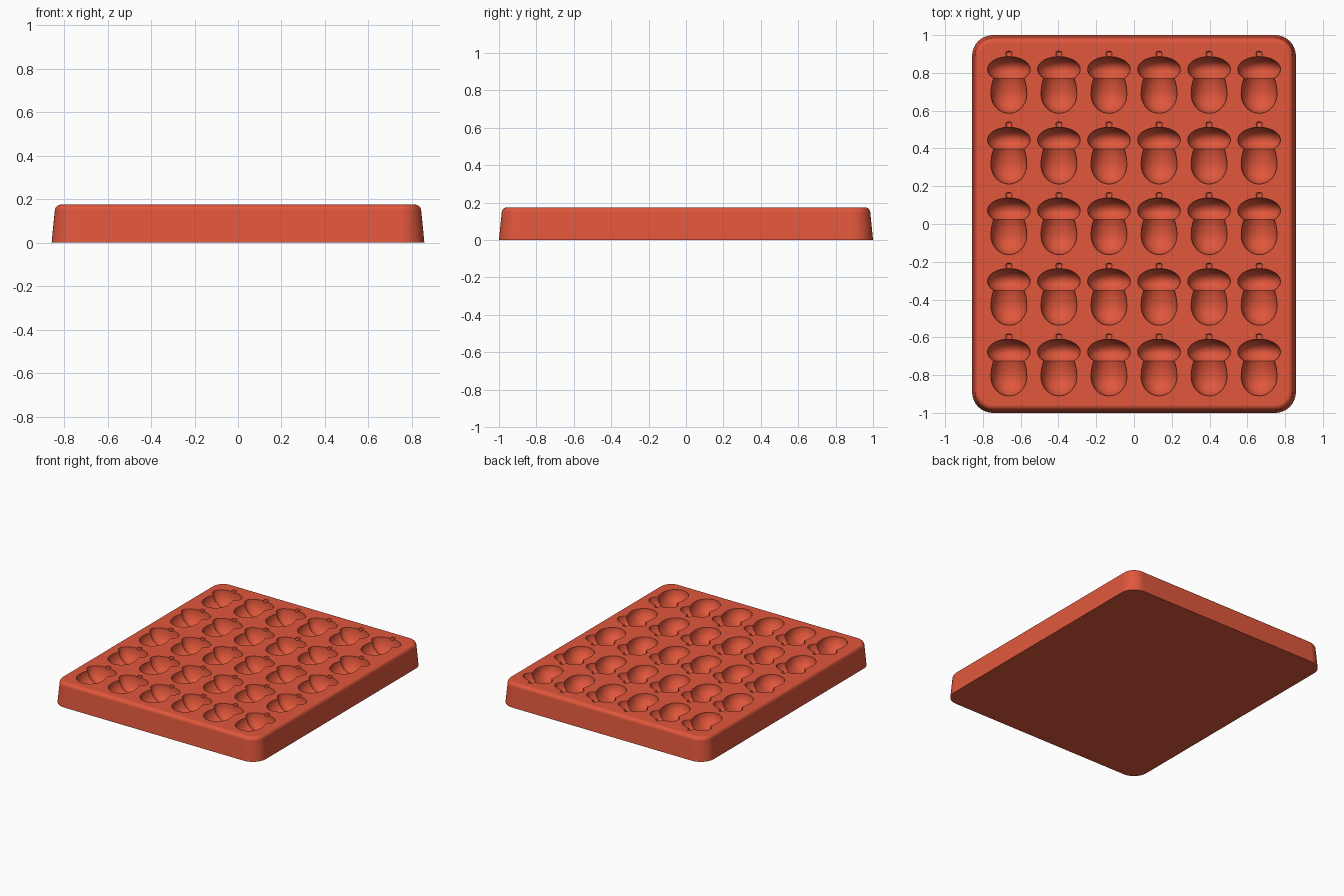
import bpy, bmesh
from math import sin, cos, pi, radians

if "Cube" in bpy.data.objects:
    bpy.data.objects.remove(bpy.data.objects["Cube"])

HALF_X, HALF_Y, HEIGHT = 0.857, 1.0, 0.175
CORNER, TAPER, FILLET = 0.11, 0.0145, 0.028
COLUMNS, ROWS, STEP_X, STEP_Y = 6, 5, 0.265, 0.374
GRID_X, GRID_Y = COLUMNS * STEP_X / 2, ROWS * STEP_Y / 2
CORNER_STEPS, ARC_STEPS = 12, 20

clay = bpy.data.materials.new("terracotta red")
clay.use_nodes = True
clay.diffuse_color = (0.75, 0.095, 0.045, 1)
clay.node_tree.nodes["Principled BSDF"].inputs["Base Color"].default_value = clay.diffuse_color

bm = bmesh.new()


def add_face(points):
    bm.faces.new([bm.verts.new(p) for p in points])


def add_flat(points):
    add_face([(x, y, HEIGHT) for x, y in points])


def add_strips(rings, closed):
    """Bridge neighbouring rings of points with quads."""
    for low, high in zip(rings, rings[1:]):
        count = len(low)
        for i in range(count if closed else count - 1):
            j = (i + 1) % count
            add_face((low[i], low[j], high[j], high[i]))


def rounded_rectangle(inset, z):
    r = CORNER - inset
    points = []
    for quarter, (sx, sy) in enumerate([(1, 1), (-1, 1), (-1, -1), (1, -1)]):
        for k in range(CORNER_STEPS + 1):
            a = (quarter + k / CORNER_STEPS) * pi / 2
            points.append((sx * (HALF_X - CORNER) + r * cos(a),
                           sy * (HALF_Y - CORNER) + r * sin(a), z))
    return points


# Tray: tapered sides, filleted top edge and flat base
sections = [(0, 0)]
for k in range(9):
    a = k / 8 * pi / 2
    sections.append((TAPER + FILLET * (1 - cos(a)), HEIGHT - FILLET * (1 - sin(a))))
rings = [rounded_rectangle(inset, z) for inset, z in sections]
add_strips(rings, closed=True)
add_face(rings[0])

# Flat border between the fillet and the grid of cavities
rim = [(x, y) for x, y, z in rings[-1]]
n = CORNER_STEPS + 1
xs = [-GRID_X + k * STEP_X / 2 for k in range(2 * COLUMNS + 1)]
ys = [-GRID_Y + k * STEP_Y for k in range(ROWS + 1)]
add_flat(rim[3 * n:] + rim[:n] + [(GRID_X, y) for y in reversed(ys)])
add_flat(rim[n:3 * n] + [(-GRID_X, y) for y in ys])
add_flat(rim[n - 1:n + 1] + [(x, GRID_Y) for x in xs])
add_flat(rim[3 * n - 1:3 * n + 1] + [(x, -GRID_Y) for x in reversed(xs)])

# Acorn outline (distance along axis, radius): nut, cap, then stem
outline = []
for k in range(15):
    a = radians(k * 8.7)
    outline.append((-0.06 - cos(a) * (0.102 if a < pi / 2 else 0.157), 0.095 * sin(a)))
for k in range(15):
    a = radians(47 + k * 9)
    outline.append((0.071 - 0.067 * cos(a), 0.113 * sin(a)))
outline += [(0.141, 0.014), (0.155, 0.017), (0.163, 0.015), (0.166, 0.008), (0.167, 0)]

# Cavities: half-turned acorns, each framed by two flat halves of its cell
for column in range(COLUMNS):
    for row in range(ROWS):
        cx = (column - (COLUMNS - 1) / 2) * STEP_X
        cy = (row - (ROWS - 1) / 2) * STEP_Y
        arcs = []
        for y, r in outline:
            angles = [pi + i * pi / ARC_STEPS for i in range(ARC_STEPS + 1)]
            arcs.append([(cx + r * cos(a), cy + y, HEIGHT + r * sin(a)) for a in angles])
        add_strips(arcs, closed=False)
        for side in (-1, 1):
            edge, top, bottom = cx + side * STEP_X / 2, cy + STEP_Y / 2, cy - STEP_Y / 2
            add_flat([(cx, top), (edge, top), (edge, bottom), (cx, bottom)]
                     + [(cx + side * r, cy + y) for y, r in outline])

# Weld everything into one closed surface
bmesh.ops.remove_doubles(bm, verts=bm.verts[:], dist=0.00002)
bmesh.ops.recalc_face_normals(bm, faces=bm.faces[:])
mesh = bpy.data.meshes.new("mould_tray")
bm.to_mesh(mesh)
bm.free()
mesh.materials.append(clay)
tray = bpy.data.objects.new("mould_tray", mesh)
bpy.context.scene.collection.objects.link(tray)

# Smooth shading with crisp rims and a flat top
for obj in bpy.context.selected_objects:
    obj.select_set(False)
bpy.context.view_layer.objects.active = tray
tray.select_set(True)
bpy.ops.object.shade_smooth_by_angle(angle=radians(30))
weighted = tray.modifiers.new("flat_top_normals", "WEIGHTED_NORMAL")
weighted.keep_sharp = True
